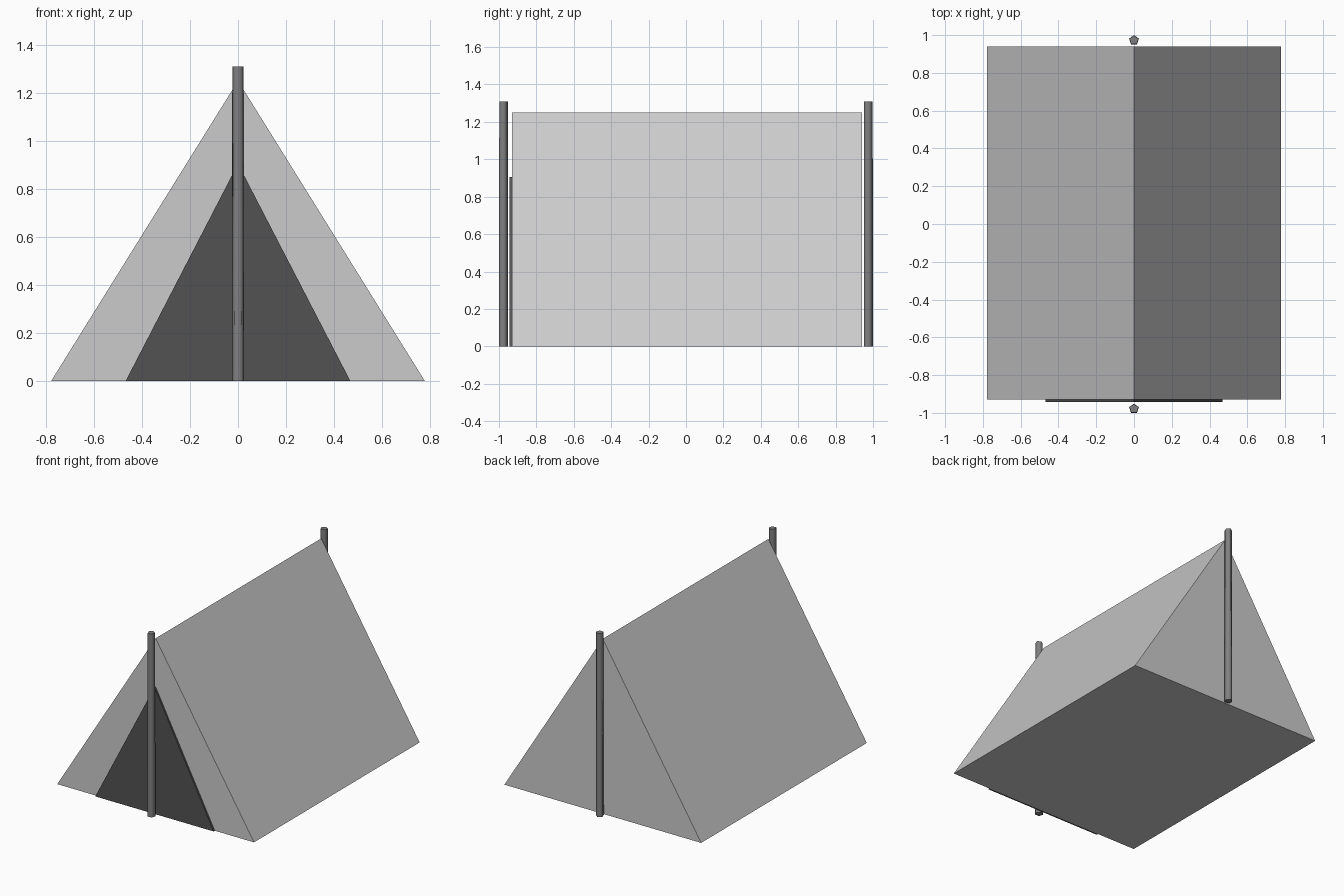
import bpy, bmesh

if "Cube" in bpy.data.objects:
    bpy.data.objects.remove(bpy.data.objects["Cube"])


def make_material(name, rgb):
    mat = bpy.data.materials.new(name)
    mat.diffuse_color = (*rgb, 1.0)
    mat.use_nodes = True
    mat.node_tree.nodes["Principled BSDF"].inputs["Base Color"].default_value = mat.diffuse_color
    return mat


def triangular_prism(name, half_width, height, y_front, y_back, mat):
    """Extrude an upright triangle along y."""
    bm = bmesh.new()
    outline = [(-half_width, 0), (half_width, 0), (0, height)]
    face = bm.faces.new([bm.verts.new((x, y_front, z)) for x, z in outline])
    ext = bmesh.ops.extrude_face_region(bm, geom=[face])
    verts = [g for g in ext["geom"] if isinstance(g, bmesh.types.BMVert)]
    bmesh.ops.translate(bm, verts=verts, vec=(0, y_back - y_front, 0))
    bmesh.ops.recalc_face_normals(bm, faces=bm.faces)
    mesh = bpy.data.meshes.new(name)
    bm.to_mesh(mesh)
    bm.free()
    mesh.materials.append(mat)
    obj = bpy.data.objects.new(name, mesh)
    bpy.context.collection.objects.link(obj)
    return obj


def pole(name, y, mat):
    """Slim five-sided post, slightly thicker at the foot."""
    height = 1.31
    bpy.ops.mesh.primitive_cone_add(vertices=5, radius1=0.027, radius2=0.025,
                                    depth=height, location=(0, y, height / 2))
    obj = bpy.context.object
    obj.name = name
    obj.data.materials.append(mat)
    # Rounded sides, crisp end caps
    bpy.ops.object.shade_smooth_by_angle(angle=1.3)
    return obj


canvas = make_material("light grey canvas", (0.60, 0.60, 0.60))
opening = make_material("dark grey opening", (0.085, 0.085, 0.085))
metal = make_material("mid grey pole", (0.22, 0.22, 0.22))

# Tent body and the dark doorway panel on its front
triangular_prism("tent_body", 0.778, 1.25, -0.93, 0.94, canvas)
triangular_prism("door_opening", 0.468, 0.905, -0.943, -0.93, opening)

# Upright posts at both ends
pole("front_pole", -0.978, metal)
pole("back_pole", 0.973, metal)
